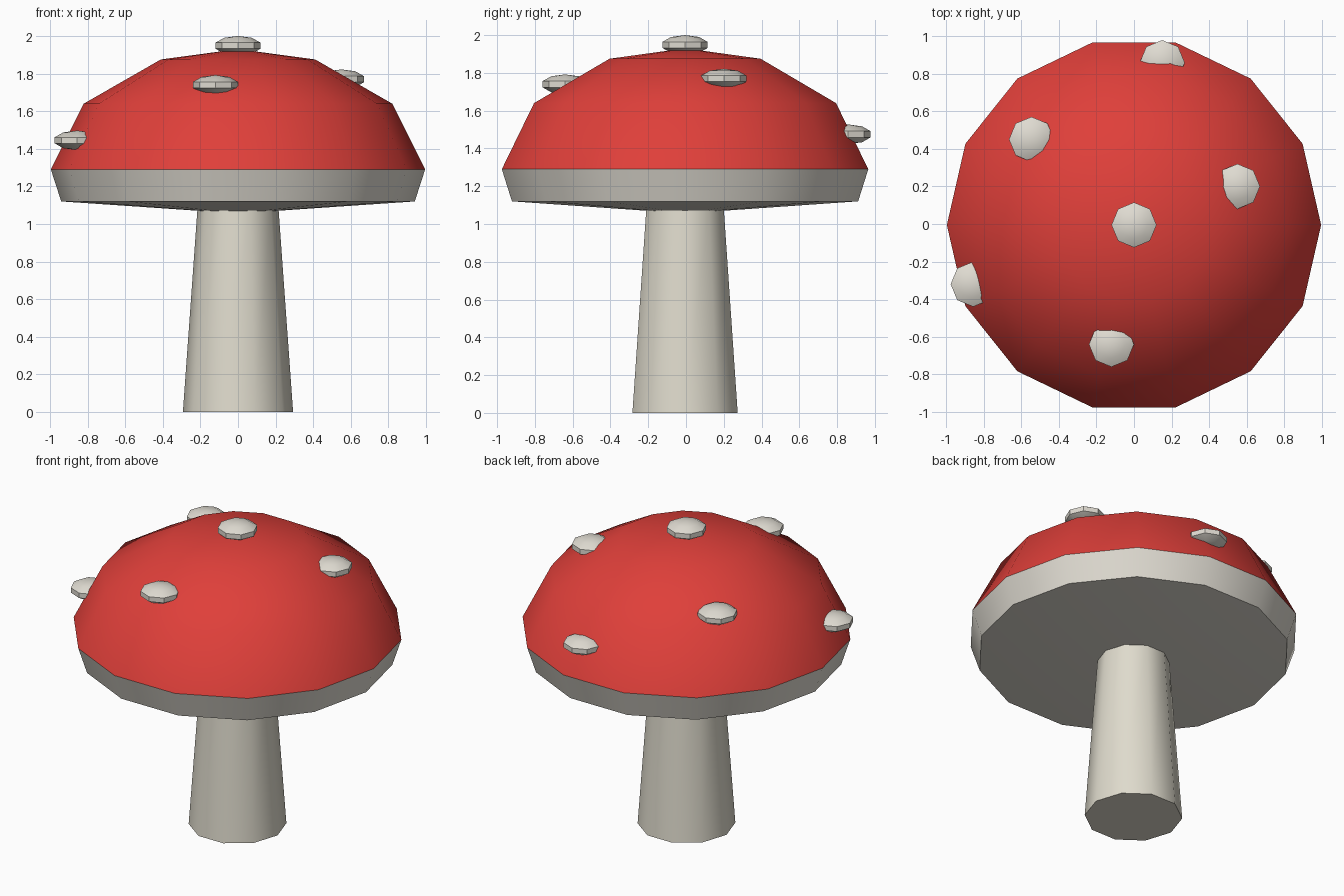
import bpy, bmesh
from math import sin, cos, tau, radians

if "Cube" in bpy.data.objects:
    bpy.data.objects.remove(bpy.data.objects["Cube"])


def material(name, rgb):
    m = bpy.data.materials.new(name)
    m.use_nodes = True
    m.diffuse_color = (*rgb, 1)
    m.node_tree.nodes["Principled BSDF"].inputs["Base Color"].default_value = (*rgb, 1)
    return m


red = material("cap red", (0.74, 0.05, 0.042))
cream = material("gill cream", (0.74, 0.71, 0.64))
ivory = material("stem ivory", (0.74, 0.71, 0.61))


def lathe(name, profile, sides, mats, loc=(0, 0, 0), rule=None):
    """Turn a bottom-to-top (radius, z) profile; zero radius makes a pole."""
    bm = bmesh.new()
    rings = []
    for r, z in profile:
        n = sides if r else 1
        rings.append([bm.verts.new((r * cos(tau * i / sides), r * sin(tau * i / sides), z))
                      for i in range(n)])
    for low, high in zip(rings, rings[1:]):
        for i in range(sides):
            j = (i + 1) % sides
            quad = [low[i % len(low)], low[j % len(low)],
                    high[j % len(high)], high[i % len(high)]]
            bm.faces.new(list(dict.fromkeys(quad)))
    bmesh.ops.recalc_face_normals(bm, faces=bm.faces)
    if rule:
        for f in bm.faces:
            f.material_index = rule(f)
    mesh = bpy.data.meshes.new(name)
    bm.to_mesh(mesh)
    bm.free()
    for m in mats:
        mesh.materials.append(m)
    ob = bpy.data.objects.new(name, mesh)
    ob.location = loc
    bpy.context.collection.objects.link(ob)
    bpy.ops.object.select_all(action="DESELECT")
    ob.select_set(True)
    bpy.context.view_layer.objects.active = ob
    bpy.ops.object.shade_smooth_by_angle(angle=radians(40))
    return ob


CY = -0.005

# Tapered stem
lathe("stem", [(0, 0), (0.293, 0), (0.215, 1.09), (0, 1.09)], 10, [ivory], (0, CY, 0))

# Cap: red dome above, cream rim and underside below
RIM = 1.29
lathe("cap",
      [(0, 1.056), (0.94, 1.12), (0.995, RIM), (0.82, 1.64), (0.41, 1.875), (0, 1.93)],
      14, [red, cream], (0, CY, 0),
      lambda f: int(f.calc_center_median().z < RIM))

# Flattened low-poly spots set into the dome
R, H = 0.126, 0.052
steps = [tau * k / 10 for k in range(6)]
spot_profile = [(R * sin(a) if 0 < k < 5 else 0, -H * cos(a)) for k, a in enumerate(steps)]
spots = {
    "top_spot": (0, CY, 1.948),
    "front_spot": (-0.12, -0.64, 1.74),
    "right_spot": (-0.855, -0.32, 1.445),
    "left_spot": (0.55, 0.2, 1.77),
    "back_right_spot": (-0.545, 0.45, 1.705),
    "back_spot": (0.15, 0.858, 1.475),
}
for name, loc in spots.items():
    lathe(name, spot_profile, 8, [cream], loc)
